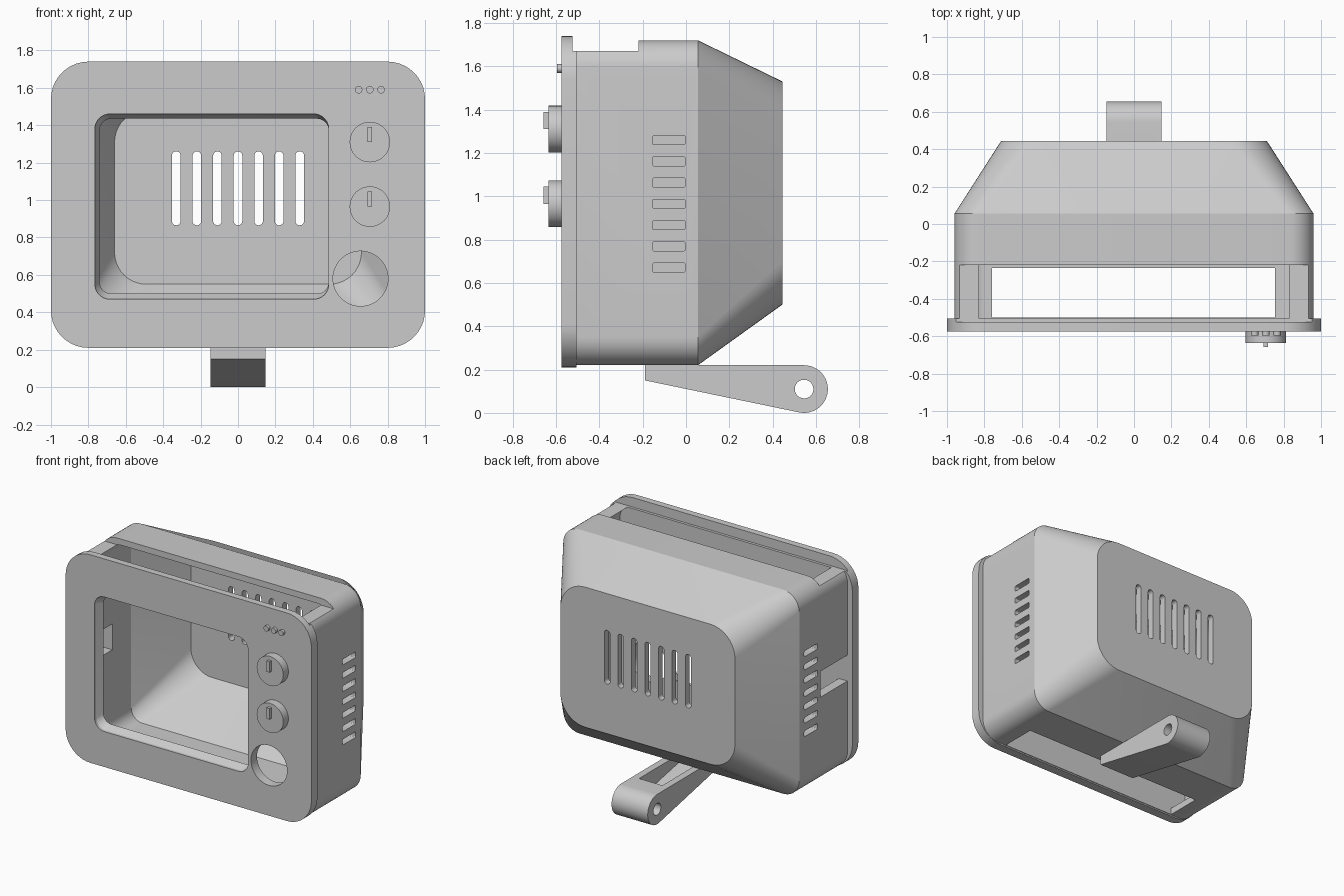
import bpy, bmesh
from math import sin, cos, pi, radians
from mathutils import Vector

old = bpy.data.objects.get("Cube")
if old:
    bpy.data.objects.remove(old, do_unlink=True)

gray = bpy.data.materials.new("plain_gray")
gray.use_nodes = True
gray.diffuse_color = (0.6, 0.6, 0.6, 1)
gray.node_tree.nodes["Principled BSDF"].inputs["Base Color"].default_value = (0.6, 0.6, 0.6, 1)


def rrect(x0, x1, z0, z1, r, n=10):
    """Rounded rectangle outline in the x-z plane."""
    pts = []
    corners = [(x1 - r, z1 - r), (x0 + r, z1 - r), (x0 + r, z0 + r), (x1 - r, z0 + r)]
    for q, (cx, cz) in enumerate(corners):
        for i in range(n + 1):
            a = (q + i / n) * pi / 2
            pts.append((cx + r * cos(a), cz + r * sin(a)))
    return pts


def circle(cx, cz, r, n=48):
    return [(cx + r * cos(2 * pi * i / n), cz + r * sin(2 * pi * i / n)) for i in range(n)]


def loft(name, sections, place=lambda u, v, d: (u, d, v)):
    """Solid through outlines of equal length, each given as (depth, outline)."""
    bm = bmesh.new()
    rings = [[bm.verts.new(place(u, v, d)) for u, v in pts] for d, pts in sections]
    n = len(rings[0])
    for a, b in zip(rings, rings[1:]):
        for i in range(n):
            j = (i + 1) % n
            bm.faces.new((a[i], a[j], b[j], b[i]))
    bm.faces.new(rings[0])
    bm.faces.new(rings[-1])
    bmesh.ops.recalc_face_normals(bm, faces=bm.faces)
    mesh = bpy.data.meshes.new(name)
    bm.to_mesh(mesh)
    bm.free()
    mesh.materials.append(gray)
    ob = bpy.data.objects.new(name, mesh)
    bpy.context.collection.objects.link(ob)
    return ob


def box(name, x0, x1, y0, y1, z0, z1):
    return loft(name, [(y, [(x0, z0), (x1, z0), (x1, z1), (x0, z1)]) for y in (y0, y1)])


def activate(ob):
    bpy.ops.object.select_all(action='DESELECT')
    ob.select_set(True)
    bpy.context.view_layer.objects.active = ob


def cut(ob, cutter):
    activate(ob)
    mod = ob.modifiers.new("cut", 'BOOLEAN')
    mod.operation = 'DIFFERENCE'
    mod.solver = 'EXACT'
    mod.object = cutter
    bpy.ops.object.modifier_apply(modifier=mod.name)
    bpy.data.objects.remove(cutter, do_unlink=True)


def side_place(u, v, d):
    return (d, u, v)


FRONT, JOIN = -0.575, -0.505

# Front bezel with screen window, round hole and trimmed top edge
bezel = loft("front_bezel", [(y, rrect(-1, 1, 0.21, 1.74, 0.2)) for y in (FRONT, JOIN)])
cut(bezel, loft("window_cutter", [
    (FRONT - 0.01, rrect(-0.765, 0.485, 0.47, 1.46, 0.08)),
    (FRONT + 0.02, rrect(-0.765, 0.485, 0.47, 1.46, 0.08)),
    (JOIN + 0.01, rrect(-0.735, 0.485, 0.505, 1.43, 0.06))]))
cut(bezel, loft("hole_cutter", [(y, circle(0.655, 0.58, 0.147)) for y in (-0.7, -0.4)]))
cut(bezel, box("trim_cutter", -1.2, 1.2, -0.525, -0.4, 1.67, 1.9))

# Hollow housing with tapered rear
housing = loft("housing", [
    (JOIN, rrect(-0.96, 0.96, 0.22, 1.72, 0.13)),
    (0.055, rrect(-0.96, 0.96, 0.22, 1.72, 0.13)),
    (0.445, rrect(-0.71, 0.71, 0.5, 1.53, 0.2))])
cut(housing, loft("cavity_cutter", [
    (-0.6, rrect(-0.89, 0.89, 0.27, 1.675, 0.09)),
    (0.03, rrect(-0.89, 0.89, 0.27, 1.675, 0.09)),
    (0.395, rrect(-0.66, 0.66, 0.55, 1.48, 0.17))]))

# Top gap, floor opening and the side notch for a cable
cut(housing, box("top_cutter", -1.2, 1.2, -0.7, -0.22, 1.67, 1.9))
cut(housing, box("floor_cutter", -0.76, 0.755, -0.5, -0.235, 0.1, 0.4))
cut(housing, box("notch_cutter", -1.1, -0.8, -0.504, -0.19, 0.87, 1.06))

# Vents: seven upright slots at the rear, seven louvres on each side
for i in range(-3, 4):
    x = i * 0.11
    slot = rrect(x - 0.023, x + 0.023, 0.865, 1.26, 0.0225, 5)
    cut(housing, loft("rear_slot_cutter", [(y, slot) for y in (0.3, 0.6)]))
    z = 0.965 + i * 0.098
    vent = rrect(-0.155, -0.003, z - 0.021, z + 0.021, 0.008, 3)
    for s in (-1, 1):
        cut(housing, loft("side_vent_cutter", [(s * d, vent) for d in (0.905, 1.1)], side_place))

# Knobs with raised pointers
parts = [bezel, housing]
for name, z in (("upper", 1.31), ("lower", 0.965)):
    parts.append(loft(name + "_knob", [(y, circle(0.705, z, 0.108)) for y in (-0.635, FRONT)]))
    parts.append(box(name + "_pointer", 0.693, 0.717, -0.657, -0.635, z, z + 0.08))

# Indicator lights
for i in range(3):
    dot = circle(0.645 + i * 0.06, 1.59, 0.02, 20)
    parts.append(loft("indicator_light_%d" % (i + 1), [(y, dot) for y in (-0.596, FRONT)]))

# Foot: wedge arm ending in a rounded, drilled barrel, hollowed from above
cy, cz, r = 0.545, 0.11, 0.11
profile = [(-0.19, 0.22), (-0.19, 0.15)]
for i in range(25):
    a = radians(-101 + i * 191 / 24)
    profile.append((cy + r * cos(a), cz + r * sin(a)))
foot = loft("foot", [(x, profile) for x in (-0.147, 0.147)], side_place)
cut(foot, loft("pin_cutter", [(x, circle(cy, cz, 0.043, 32)) for x in (-0.3, 0.3)], side_place))
pocket = [(-0.1, 0.3), (-0.1, 0.17), (0.41, 0.07), (0.41, 0.3)]
cut(foot, loft("pocket_cutter", [(x, pocket) for x in (-0.095, 0.095)], side_place))
parts.append(foot)

# Smooth curved walls, keep crisp edges
for ob in parts:
    activate(ob)
    bpy.ops.object.shade_smooth_by_angle(angle=radians(25))
